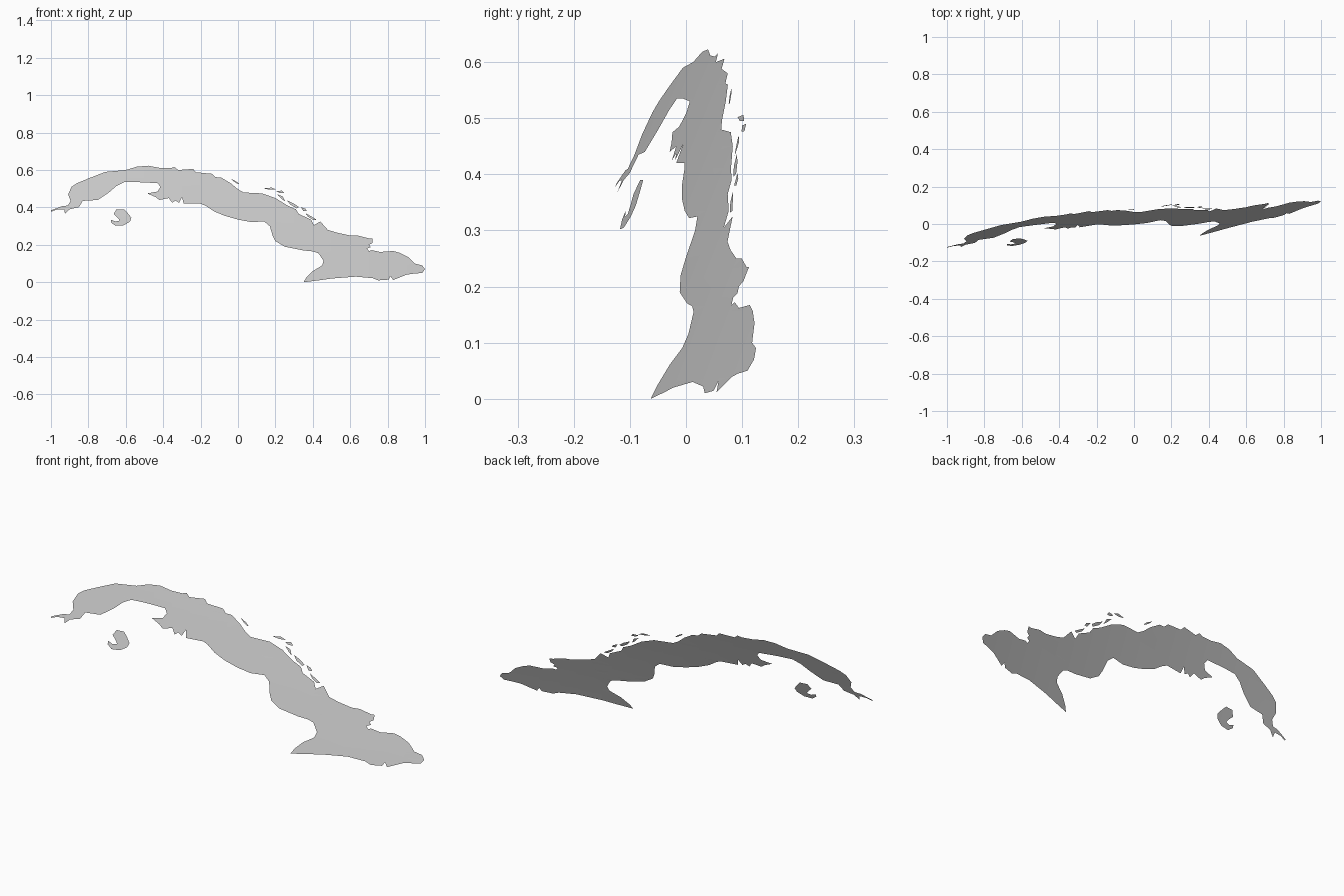
import bpy, bmesh
from mathutils import Vector
from mathutils.geometry import tessellate_polygon

# Thin land sheet lying on a very large sphere: depth as a function of (x, z)
def depth(x, z):
    return -0.1328 + 0.1843 * x + 0.3751 * z + 0.0432 * (x * x + z * z) - 0.003 * (x > 2)

def land(name, outline):
    """Fill a front-view outline, slice it into strips and wrap it on the sphere."""
    bm = bmesh.new()
    verts = [bm.verts.new((x, 0, z)) for x, z in outline]
    for tri in tessellate_polygon([[Vector((x, z, 0)) for x, z in outline]]):
        bm.faces.new([verts[i] for i in tri])
    for axis in (Vector((1, 0, 0)), Vector((0, 0, 1))):
        for i in range(-9, 10):
            bmesh.ops.bisect_plane(bm, geom=bm.verts[:] + bm.edges[:] + bm.faces[:],
                                   plane_co=axis * i * 0.1, plane_no=axis)
    bm.normal_update()
    bmesh.ops.triangulate(bm, faces=[f for f in bm.faces if len(f.verts) > 3])
    for v in bm.verts:
        v.co.y = depth(v.co.x, v.co.z)
    # Front side faces -y
    for f in bm.faces:
        f.normal_update()
        if f.normal.y > 0:
            f.normal_flip()
    mesh = bpy.data.meshes.new(name)
    bm.to_mesh(mesh)
    bm.free()
    obj = bpy.data.objects.new(name, mesh)
    bpy.context.collection.objects.link(obj)
    return obj

# Main island: north coast runs west to east, south coast runs back
north_coast = [
    (-1, .385), (-.94, .407), (-.91, .41), (-.895, .435), (-.908, .47), (-.89, .51),
    (-.86, .53), (-.8, .555), (-.71, .59), (-.6, .6), (-.54, .618), (-.48, .623),
    (-.42, .612), (-.36, .61), (-.34, .616), (-.32, .6), (-.24, .606), (-.225, .588),
    (-.14, .58), (-.12, .562), (-.09, .56), (-.04, .53), (0, .497), (.03, .48),
    (.13, .475), (.2, .45), (.265, .41), (.31, .39), (.325, .365), (.39, .335),
    (.405, .305), (.44, .325), (.48, .28), (.53, .265), (.6, .25), (.64, .25),
    (.7, .235), (.718, .235), (.718, .21), (.7, .2), (.71, .188), (.69, .18),
    (.7, .167), (.715, .172), (.76, .162), (.83, .167), (.865, .157), (.91, .135),
    (.945, .1), (.985, .09), (1, .07)]
south_coast = [
    (.985, .05), (.93, .045), (.9, .04), (.83, .012), (.815, .032), (.805, .014),
    (.75, .01), (.72, .022), (.63, .03), (.5, .02), (.43, .01), (.35, 0),
    (.365, .025), (.4, .06), (.45, .09), (.457, .115), (.43, .155), (.4, .165),
    (.35, .17), (.25, .19), (.2, .22), (.185, .25), (.17, .3), (.14, .325),
    (.07, .322), (0, .335), (-.07, .355), (-.13, .38), (-.175, .41), (-.2, .42),
    (-.29, .42), (-.3, .455), (-.315, .425), (-.335, .437), (-.352, .425),
    (-.37, .45), (-.42, .44), (-.44, .455), (-.485, .475), (-.43, .485),
    (-.415, .51), (-.43, .53), (-.53, .535), (-.61, .535), (-.65, .515),
    (-.69, .48), (-.75, .44), (-.83, .435), (-.85, .402), (-.9, .39),
    (-.925, .367), (-.93, .39), (-.97, .388), (-1, .377)]
land("main_island", north_coast + south_coast)

# Hooked island off the south-west coast
land("south_island", [
    (-.65, .39), (-.61, .39), (-.59, .37), (-.57, .345), (-.577, .325), (-.61, .305),
    (-.655, .302), (-.68, .32), (-.68, .335), (-.655, .325), (-.632, .33),
    (-.645, .347), (-.665, .365)])

# Chain of small cays along the north coast
cays = [
    [(-.04, .555), (-.01, .54), (.008, .525), (0, .525), (-.025, .54)],
    [(.135, .502), (.18, .506), (.207, .495), (.17, .495)],
    [(.205, .487), (.235, .49), (.248, .477), (.225, .476)],
    [(.21, .47), (.24, .458), (.252, .432), (.235, .445)],
    [(.262, .438), (.3, .42), (.325, .402), (.315, .395), (.28, .415)],
    [(.335, .402), (.36, .393), (.368, .38), (.35, .38)],
    [(.36, .37), (.395, .35), (.42, .335), (.405, .332), (.375, .35)]]
for i, cay in enumerate(cays, 1):
    land(f"north_cay_{i}", cay)
